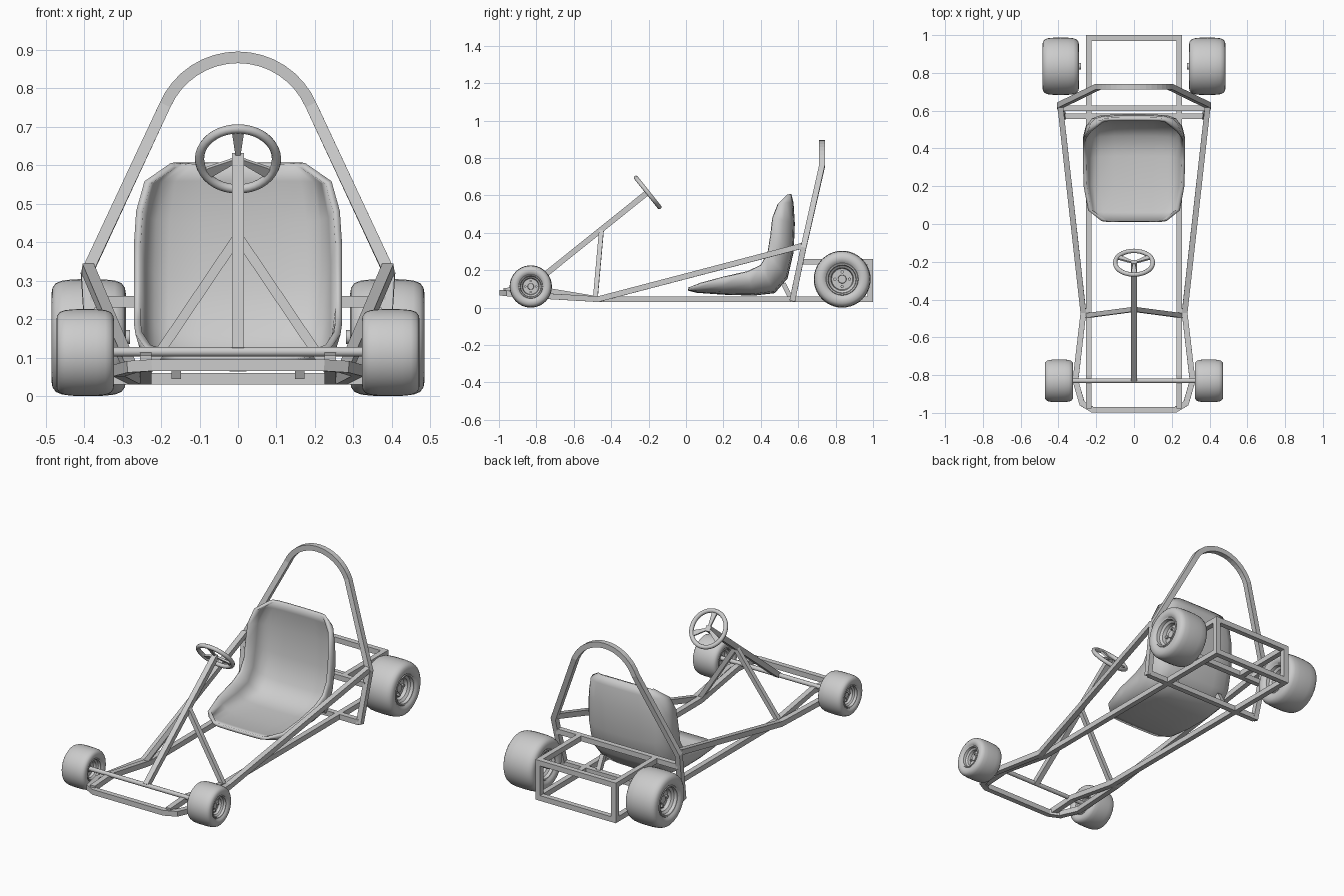
import bpy, bmesh, math
from mathutils import Vector, Matrix

if "Cube" in bpy.data.objects:
    bpy.data.objects.remove(bpy.data.objects["Cube"])

T = 0.03  # frame tube width


def finish(name, bm, mirror=False, smooth=None):
    bmesh.ops.recalc_face_normals(bm, faces=bm.faces)
    me = bpy.data.meshes.new(name)
    bm.to_mesh(me)
    bm.free()
    ob = bpy.data.objects.new(name, me)
    bpy.context.collection.objects.link(ob)
    if mirror:
        ob.modifiers.new("mirror", 'MIRROR')
    if smooth:
        bpy.ops.object.select_all(action='DESELECT')
        ob.select_set(True)
        bpy.context.view_layer.objects.active = ob
        bpy.ops.object.shade_smooth_by_angle(angle=math.radians(smooth))
    return ob


def tube(name, path, up=(0, 0, 1), size=T, sides=4, mirror=False):
    """Mitred tube along a path; four sides gives a square section."""
    pts = [Vector(p) for p in path]
    bm, rings = bmesh.new(), []
    rad = size / 2 / math.cos(math.pi / sides)
    for i, p in enumerate(pts):
        a = (p - pts[i - 1]).normalized() if i else None
        b = (pts[i + 1] - p).normalized() if i < len(pts) - 1 else None
        t = ((a or b) + (b or a)).normalized()
        side = t.cross(Vector(up)).normalized()
        n = side.cross(t)
        ring = []
        for k in range(sides):
            ang = 2 * math.pi * (k + 0.5) / sides
            off = rad * (math.cos(ang) * side + math.sin(ang) * n)
            if a and b:  # widen along the bend so the tube keeps its width
                bend = b - a
                if bend.length > 1e-4:
                    bd = bend.normalized()
                    off += bd * off.dot(bd) * (1 / max(t.dot(b), 0.5) - 1)
            ring.append(bm.verts.new(p + off))
        rings.append(ring)
    for r, s in zip(rings, rings[1:]):
        for k in range(sides):
            bm.faces.new((r[k], r[k - 1], s[k - 1], s[k]))
    bm.faces.new(rings[0])
    bm.faces.new(rings[-1])
    return finish(name, bm, mirror, 40 if sides > 4 else None)


# Floor rails, lifted towards the nose
tube("floor_rail", [(0.24, 1, 0.045), (0.24, -0.47, 0.045), (0.24, -0.8, 0.1), (0.24, -0.975, 0.09)], mirror=True)

# Side rails running on into the front bumper
half = [(0.39, 0.62, 0.33), (0.268, -0.47, 0.045), (0.31, -0.83, 0.066), (0.275, -0.95, 0.076), (0.22, -0.983, 0.08)]
tube("side_rail_and_bumper", half + [(-x, y, z) for x, y, z in reversed(half)])

# Roll hoop
hoop = [(0.375, 0.568, 0.035), (0.393, 0.628, 0.32)]
for i in range(17):
    a = math.radians(23.4 + (180 - 46.8) * i / 16)
    z = 0.673 + 0.207 * math.sin(a)
    hoop.append((0.207 * math.cos(a), 0.727, z))
hoop += [(-0.393, 0.628, 0.32), (-0.375, 0.568, 0.035)]
tube("roll_hoop", hoop, up=(0, 1, 0))

# Crossbars and rear engine cage
for name, w, y, z in (("lower_crossbar", 0.375, 0.57, 0.045), ("upper_crossbar", 0.385, 0.613, 0.245),
                      ("rear_lower_bar", 0.24, 0.985, 0.045), ("rear_upper_bar", 0.255, 0.985, 0.245)):
    tube(name, [(-w, y, z), (w, y, z)])
tube("rear_upper_rail", [(0.24, 0.61, 0.245), (0.24, 0.985, 0.245)], mirror=True)
tube("rear_post", [(0.24, 0.985, 0.045), (0.24, 0.985, 0.245)], up=(0, 1, 0), mirror=True)

# Steering column and its struts
tube("steering_column", [(0, -0.83, 0.115), (0, -0.2, 0.62)])
tube("column_strut", [(0, -0.452, 0.415), (0.25, -0.485, 0.045)], up=(0, 1, 0), size=0.025, mirror=True)

# Axles
tube("front_axle", [(-0.36, -0.83, 0.115), (0.36, -0.83, 0.115)], size=0.024, sides=16)
tube("rear_axle_stub", [(0.28, 0.835, 0.153), (0.35, 0.835, 0.153)], size=0.036, sides=16, mirror=True)

# Steering wheel: rim ring plus three flared spokes
slope = math.atan2(0.505, 0.63)
place = Matrix.Translation((0, -0.205, 0.616)) @ Matrix.Rotation(slope - math.pi / 2, 4, 'X').inverted()
bm = bmesh.new()
N, M = 40, 10
grid = [[bm.verts.new(Matrix.Rotation(2 * math.pi * i / N, 3, 'Z') @
        Vector((0.1 + 0.012 * math.cos(2 * math.pi * j / M), 0, 0.012 * math.sin(2 * math.pi * j / M))))
        for j in range(M)] for i in range(N)]
for i in range(N):
    for j in range(M):
        bm.faces.new((grid[i][j], grid[i - 1][j], grid[i - 1][j - 1], grid[i][j - 1]))
for k in range(3):
    rot = Matrix.Rotation(math.radians(90 + 120 * k), 3, 'Z')
    lo, hi = [[bm.verts.new(rot @ Vector((x, y, z))) for x, y in
               ((0, -0.005), (0.095, -0.016), (0.095, 0.016), (0, 0.005))] for z in (-0.005, 0.005)]
    bm.faces.new(lo)
    bm.faces.new(hi)
    for j in range(4):
        bm.faces.new((lo[j], lo[j - 1], hi[j - 1], hi[j]))
# wheel plane stands square to the column: local z follows the column
axis = Vector((0, 0.63, 0.505)).normalized()
upv = Vector((0, -0.505, 0.63)).normalized()
right = upv.cross(axis)
place = Matrix((right, upv, axis)).transposed().to_4x4()
place.translation = (0, -0.205, 0.616)
bm.transform(place)
finish("steering_wheel", bm, smooth=40)

# Bucket seat: centre line and rim line blended across (cy, cz, rim y, rim z, half width)
stations = [(0.012, 0.1, 0.025, 0.11, 0.17), (0.06, 0.088, 0.075, 0.13, 0.235), (0.2, 0.078, 0.2, 0.163, 0.258),
            (0.36, 0.073, 0.33, 0.193, 0.262), (0.47, 0.085, 0.4, 0.227, 0.262), (0.535, 0.16, 0.437, 0.29, 0.262),
            (0.567, 0.3, 0.453, 0.39, 0.262), (0.573, 0.45, 0.463, 0.48, 0.256), (0.566, 0.56, 0.492, 0.555, 0.235),
            (0.555, 0.605, 0.54, 0.598, 0.17)]
cross = [(0, 0), (0.4, 0.015), (0.7, 0.07), (0.85, 0.2), (0.95, 0.5), (1, 1)]
cross = [(-s, r) for s, r in cross[:0:-1]] + cross
bm = bmesh.new()
rows = [[bm.verts.new((s * w, cy + (ry - cy) * r, cz + (rz - cz) * r)) for s, r in cross]
        for cy, cz, ry, rz, w in stations]
for a, b in zip(rows, rows[1:]):
    for j in range(len(cross) - 1):
        bm.faces.new((a[j], a[j + 1], b[j + 1], b[j]))
seat = finish("seat", bm, smooth=60)
mod = seat.modifiers.new("thickness", 'SOLIDIFY')
mod.thickness, mod.offset = 0.018, 0
tube("seat_mount", [(0.16, 0.52, 0.13), (0.16, 0.56, 0.05)], up=(0, 1, 0), size=0.025, mirror=True)


# Wheels: revolved tyre and dished rim (axial, radial fractions), with hub and lug nuts
def wheel(name, cx, cy, R, h):
    prof = [(0.55, 0), (0.55, 0.14), (0.42, 0.15), (0.42, 0.37), (0.62, 0.4), (0.72, 0.48), (0.9, 0.5), (0.92, 0.55),
            (0.88, 0.57), (0.97, 0.64), (1, 0.74), (0.97, 0.85), (0.88, 0.93), (0.7, 0.975), (0.4, 0.995)]
    prof = prof + [(0, 1)] + [(-a, r) for a, r in reversed(prof)]
    bm = bmesh.new()
    vs = [bm.verts.new((a * h, 0, r * R)) for a, r in prof]
    es = [bm.edges.new(e) for e in zip(vs, vs[1:])]
    bmesh.ops.spin(bm, geom=vs + es, cent=(0, 0, 0), axis=(1, 0, 0), angle=2 * math.pi, steps=40)
    bmesh.ops.remove_doubles(bm, verts=bm.verts, dist=1e-5)
    for k in range(4):
        m = (Matrix.Rotation(k * math.pi / 2, 4, 'X') @ Matrix.Translation((0.46 * h, 0, 0.26 * R))
             @ Matrix.Rotation(math.pi / 2, 4, 'Y'))
        bmesh.ops.create_cone(bm, cap_ends=True, segments=6, radius1=0.06 * R, radius2=0.06 * R,
                              depth=0.16 * h, matrix=m)
    bm.transform(Matrix.Translation((cx, cy, R)))
    finish(name, bm, mirror=True, smooth=35)


wheel("rear_wheel", 0.388, 0.835, 0.152, 0.097)
wheel("front_wheel", 0.397, -0.83, 0.113, 0.075)
